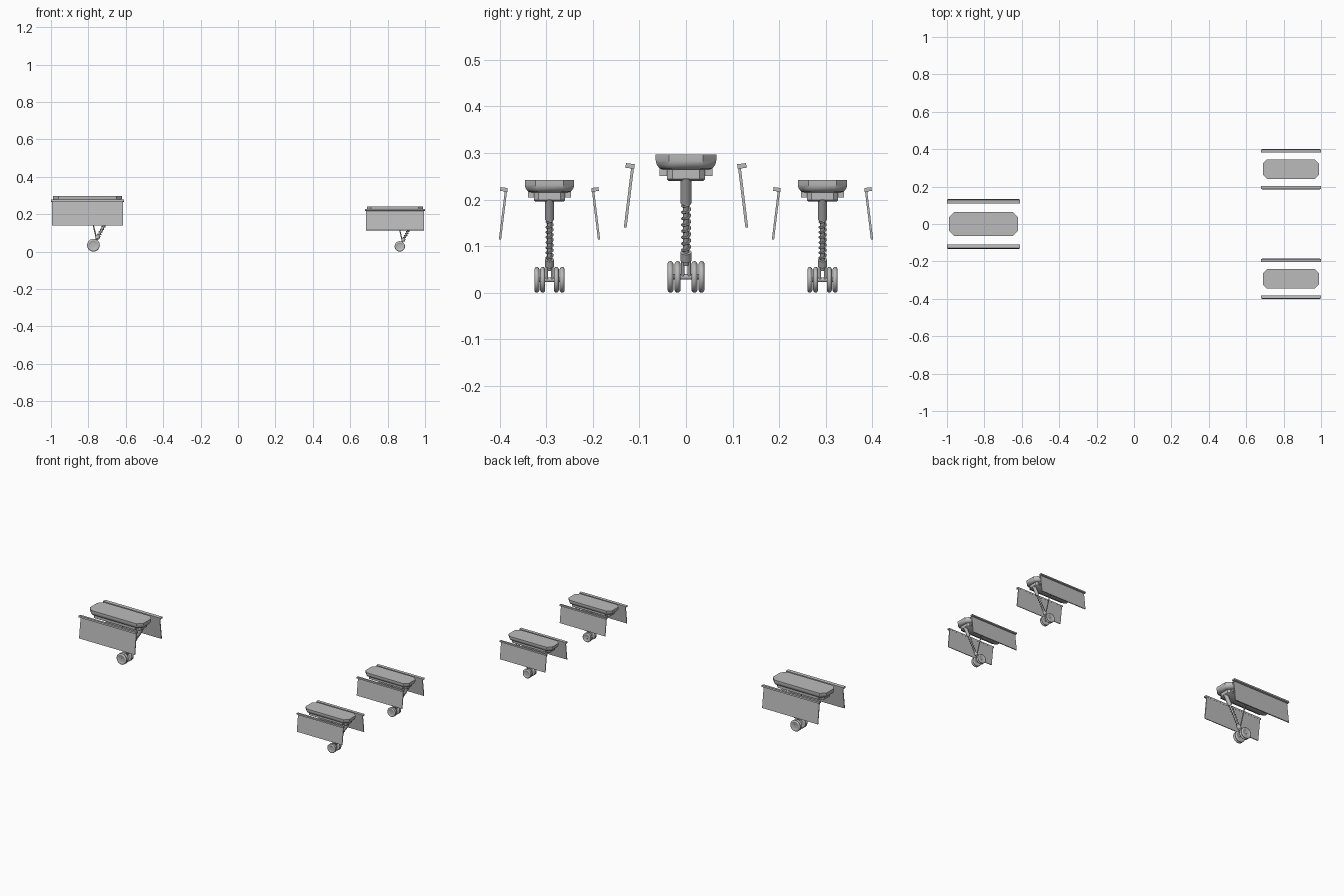
import bpy, bmesh, math
from mathutils import Matrix, Vector

if "Cube" in bpy.data.objects:
    bpy.data.objects.remove(bpy.data.objects["Cube"])

grey = bpy.data.materials.new("plain grey")
grey.diffuse_color = (0.5, 0.5, 0.5, 1)
grey.use_nodes = True
grey.node_tree.nodes["Principled BSDF"].inputs["Base Color"].default_value = grey.diffuse_color


def finish(name, bm, place, smooth=True):
    """Turn a bmesh into a placed object."""
    bmesh.ops.recalc_face_normals(bm, faces=bm.faces)
    bm.transform(place)
    me = bpy.data.meshes.new(name)
    bm.to_mesh(me)
    bm.free()
    me.materials.append(grey)
    ob = bpy.data.objects.new(name, me)
    bpy.context.collection.objects.link(ob)
    if smooth:
        bpy.ops.object.select_all(action='DESELECT')
        ob.select_set(True)
        bpy.context.view_layer.objects.active = ob
        bpy.ops.object.shade_smooth_by_angle(angle=math.radians(40))


def loft(bm, rings, closed=False):
    """Skin a list of rings of points."""
    vs = [[bm.verts.new(p) for p in r] for r in rings]
    n = len(vs[0])
    pairs = list(zip(vs, vs[1:])) + ([(vs[-1], vs[0])] if closed else [])
    for a, b in pairs:
        for i in range(n):
            bm.faces.new((a[i], a[(i + 1) % n], b[(i + 1) % n], b[i]))
    if not closed:
        bm.faces.new(vs[0])
        bm.faces.new(vs[-1])


def box(bm, center, size, rot=Matrix()):
    m = Matrix.Translation(center) @ rot @ Matrix.Diagonal((*size, 1))
    bmesh.ops.create_cube(bm, size=1, matrix=m)


def rod(bm, a, b, r, sides=16):
    a, b = Vector(a), Vector(b)
    q = (b - a).to_track_quat('Z', 'Y').to_matrix().to_4x4()
    bmesh.ops.create_cone(bm, cap_ends=True, segments=sides, radius1=r, radius2=r,
                          depth=(b - a).length, matrix=Matrix.Translation((a + b) / 2) @ q)


def octagon(hx, hy, c, z):
    q = [(hx, hy - c), (hx - c, hy), (c - hx, hy), (-hx, hy - c),
         (-hx, c - hy), (c - hx, -hy), (hx - c, -hy), (hx, c - hy)]
    return [(x, y, z) for x, y in q]


AXLE = Vector((0.032, 0, 0.034))
FOOT = Vector((0.045, 0, 0.06))       # lower end of the strut
HEAD = Vector((0.148, 0, 0.245))      # upper end of the strut


def on_strut(z):
    return FOOT.lerp(HEAD, (z - FOOT.z) / (HEAD.z - FOOT.z))


def gear_unit(label, place):
    # bay body with chamfered corners and tucked lower edge
    bm = bmesh.new()
    loft(bm, [octagon(0.166, 0.047, 0.022, 0.264), octagon(0.176, 0.057, 0.026, 0.267),
              octagon(0.182, 0.063, 0.028, 0.275), octagon(0.184, 0.065, 0.028, 0.284),
              octagon(0.184, 0.065, 0.028, 0.297)])
    finish(label + "_bay_body", bm, place)

    # lower box and side rails
    bm = bmesh.new()
    loft(bm, [octagon(0.155, 0.037, 0.012, 0.24), octagon(0.16, 0.041, 0.012, 0.244),
              octagon(0.16, 0.041, 0.012, 0.268)])
    for s in (-1, 1):
        box(bm, (0, s * 0.049, 0.259), (0.28, 0.016, 0.016))
    finish(label + "_bay_floor", bm, place)

    # bay doors with hinge strips, splayed outwards
    for side, s in (("left", 1), ("right", -1)):
        tilt = Matrix.Rotation(s * math.radians(7), 4, 'X')
        bm = bmesh.new()
        box(bm, (0, s * 0.1225, 0.205), (0.381, 0.006, 0.131), tilt)
        finish(label + "_door_" + side, bm, place, False)
        bm = bmesh.new()
        box(bm, (0, s * 0.12, 0.272), (0.392, 0.019, 0.01), tilt)
        finish(label + "_hinge_" + side, bm, place, False)

    # strut: sleeve, inner rod, collar, rear brace
    bm = bmesh.new()
    rod(bm, on_strut(0.193), on_strut(0.25), 0.012)
    rod(bm, FOOT, on_strut(0.2), 0.006)
    rod(bm, on_strut(0.07), on_strut(0.087), 0.012)
    rod(bm, (0.047, 0, 0.075), (0.006, 0, 0.25), 0.0035, 10)
    finish(label + "_strut", bm, place)

    # coil spring swept round the rod
    bm = bmesh.new()
    a, b = on_strut(0.085), on_strut(0.193)
    frame = (b - a).to_track_quat('Z', 'Y').to_matrix()
    rings, turns, per = [], 8, 16
    for i in range(turns * per + 1):
        t = math.tau * i / per
        out = Vector((math.cos(t), math.sin(t), 0))
        c = out * 0.0085 + Vector((0, 0, (b - a).length * i / (turns * per)))
        rings.append([a + frame @ (c + 0.0025 * (out * math.cos(k * math.tau / 6)
                      + Vector((0, 0, math.sin(k * math.tau / 6))))) for k in range(6)])
    loft(bm, rings)
    finish(label + "_spring", bm, place)

    # fork and axle
    bm = bmesh.new()
    for s in (-1, 1):
        rod(bm, (FOOT.x + 0.006, s * 0.007, 0.074), AXLE + Vector((0, s * 0.007, -0.004)), 0.0035, 10)
    rod(bm, AXLE + Vector((0, -0.039, 0)), AXLE + Vector((0, 0.039, 0)), 0.006)
    finish(label + "_fork", bm, place)

    # four wheels with rounded tyres and recessed discs
    half = [(0.0045, 0.008), (0.004, 0.02), (0.0062, 0.023), (0.0066, 0.028),
            (0.0045, 0.032), (0.0015, 0.034)]
    profile = [(-y, r) for y, r in half] + [(y, r) for y, r in reversed(half)]
    for n, y0 in enumerate((-0.0335, -0.018, 0.018, 0.0335)):
        bm = bmesh.new()
        rings = []
        for i in range(32):
            t = math.tau * i / 32
            rings.append([AXLE + Vector((r * math.cos(t), y0 + y, r * math.sin(t)))
                          for y, r in profile])
        loft(bm, rings, True)
        rod(bm, AXLE + Vector((0, y0 - 0.0055, 0)), AXLE + Vector((0, y0 + 0.0055, 0)), 0.0085)
        finish(f"{label}_wheel_{n + 1}", bm, place)


# one large nose unit and two smaller main units
for label, x, y, s in (("nose", -0.805, 0, 1), ("main_left", 0.839, 0.293, 0.815),
                       ("main_right", 0.839, -0.293, 0.815)):
    gear_unit(label, Matrix.Translation((x, y, 0)) @ Matrix.Scale(s, 4))
